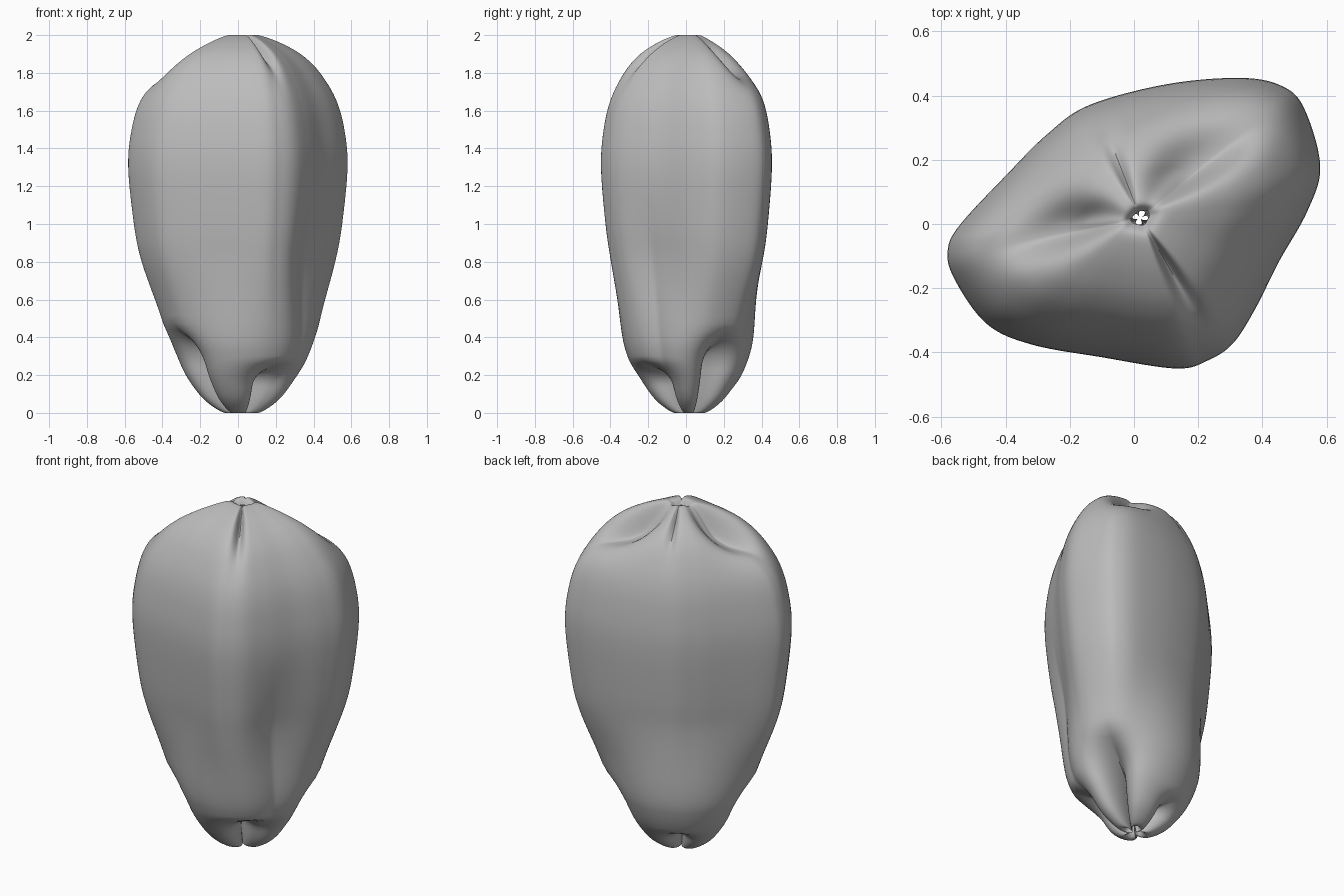
import bpy, bmesh, math
from mathutils import Vector

old = bpy.data.objects.get("Cube")
if old:
    bpy.data.objects.remove(old, do_unlink=True)

# Widest cross-section of the pod, seen from above
OUTLINE = [(.58, .18), (.53, .36), (.46, .43), (.33, .455), (.1, .435), (-.14, .37),
           (-.27, .28), (-.4, .15), (-.54, 0), (-.58, -.08), (-.56, -.17), (-.46, -.31),
           (-.32, -.375), (-.1, -.415), (.13, -.45), (.23, -.425), (.31, -.37),
           (.38, -.26), (.45, -.12), (.54, .04)]
# Side profile: share of the outline, height
PROFILE = [(.05, .09), (.1, .02), (.18, 0), (.33, .04), (.46, .1), (.6, .2), (.69, .3),
           (.75, .4), (.82, .6), (.89, .8), (.95, 1), (1, 1.3), (.97, 1.5), (.89, 1.66),
           (.74, 1.8), (.58, 1.89), (.4, 1.95), (.22, 1.99), (.11, 2), (.05, 1.97)]
# Folds at the lower end: angle, height reached, depth, angular width
LOWER_FOLDS = [(-52, .29, .9, .36), (32, .46, .75, .24), (120, .18, .8, .25),
               (208, .48, .75, .24), (-28, 1.3, .08, .3)]
# Valleys at the upper end: angle, depth, width before, width after
UPPER_VALLEYS = [(40, .15, .16, .55), (190, .15, .5, .2), (-57, .06, .1, .1), (108, .04, .1, .1)]


def smoothstep(low, high, value):
    t = max(0, min(1, (value - low) / (high - low)))
    return t * t * (3 - 2 * t)


def spline(points, steps, closed):
    """Sample a Catmull-Rom curve through the points."""
    n = len(points)
    pick = lambda i: Vector(points[i % n] if closed else points[max(0, min(n - 1, i))])
    result = []
    for i in range(n if closed else n - 1):
        a, b, c, d = (pick(i + k) for k in (-1, 0, 1, 2))
        for k in range(steps):
            t = k / steps
            result.append(b + (c - a) * t / 2 + (a - b * 2.5 + c * 2 - d / 2) * t * t
                          + (b * 3 - a - c * 3 + d) * t ** 3 / 2)
    return result if closed else result + [pick(n - 1)]


def angle_from(angle, degrees):
    return (angle - math.radians(degrees) + math.pi) % math.tau - math.pi


def shape_point(edge, share, z, is_upper):
    """Place one surface point, with the end folds pressed in."""
    angle = math.atan2(edge.y, edge.x)
    # The section grows rounder towards the lower end
    rounded = Vector((.52 * math.cos(angle) + .03, .47 * math.sin(angle) + .01))
    edge = edge.lerp(rounded, .95 * (1 - smoothstep(.25, .9, z)))
    radius_factor, drop = 1, 0
    for degrees, top, depth, width in LOWER_FOLDS:
        gap = abs(angle_from(angle, degrees))
        press = depth * (1 - smoothstep(top * .5, top, z))
        radius_factor *= 1 - press * math.exp(-(gap / width) ** 1.3)
    if is_upper:
        for degrees, depth, before, after in UPPER_VALLEYS:
            gap = angle_from(angle, degrees)
            width = after if gap > 0 else before
            reach = 1 - smoothstep(.4, .95, share)
            drop += depth * reach * smoothstep(.05, .35, share) * math.exp(-(gap / width) ** 2)
    axis = Vector((.02, .02)) * (1 - share)
    flat = axis + edge * share * radius_factor
    return flat.x, flat.y, z - drop


# Pod skin lofted ring by ring, open at both tips
edges = spline(OUTLINE, 10, True)
levels = spline(PROFILE, 5, False)
bm = bmesh.new()
rings = [[bm.verts.new(shape_point(e, share, z, z > 1)) for e in edges] for share, z in levels]
for lower, upper in zip(rings, rings[1:]):
    for j in range(len(edges)):
        k = (j + 1) % len(edges)
        bm.faces.new((lower[j], lower[k], upper[k], upper[j]))
bmesh.ops.recalc_face_normals(bm, faces=bm.faces)
mesh = bpy.data.meshes.new("pod_skin")
bm.to_mesh(mesh)
bm.free()
pod = bpy.data.objects.new("pod_skin", mesh)
bpy.context.collection.objects.link(pod)

# Plain grey skin
grey = bpy.data.materials.new("plain_grey")
grey.use_nodes = True
colour = (.5, .5, .5, 1)
grey.diffuse_color = colour
grey.node_tree.nodes["Principled BSDF"].inputs["Base Color"].default_value = colour
mesh.materials.append(grey)

bpy.context.view_layer.objects.active = pod
pod.select_set(True)
bpy.ops.object.shade_smooth_by_angle(angle=math.radians(50))
